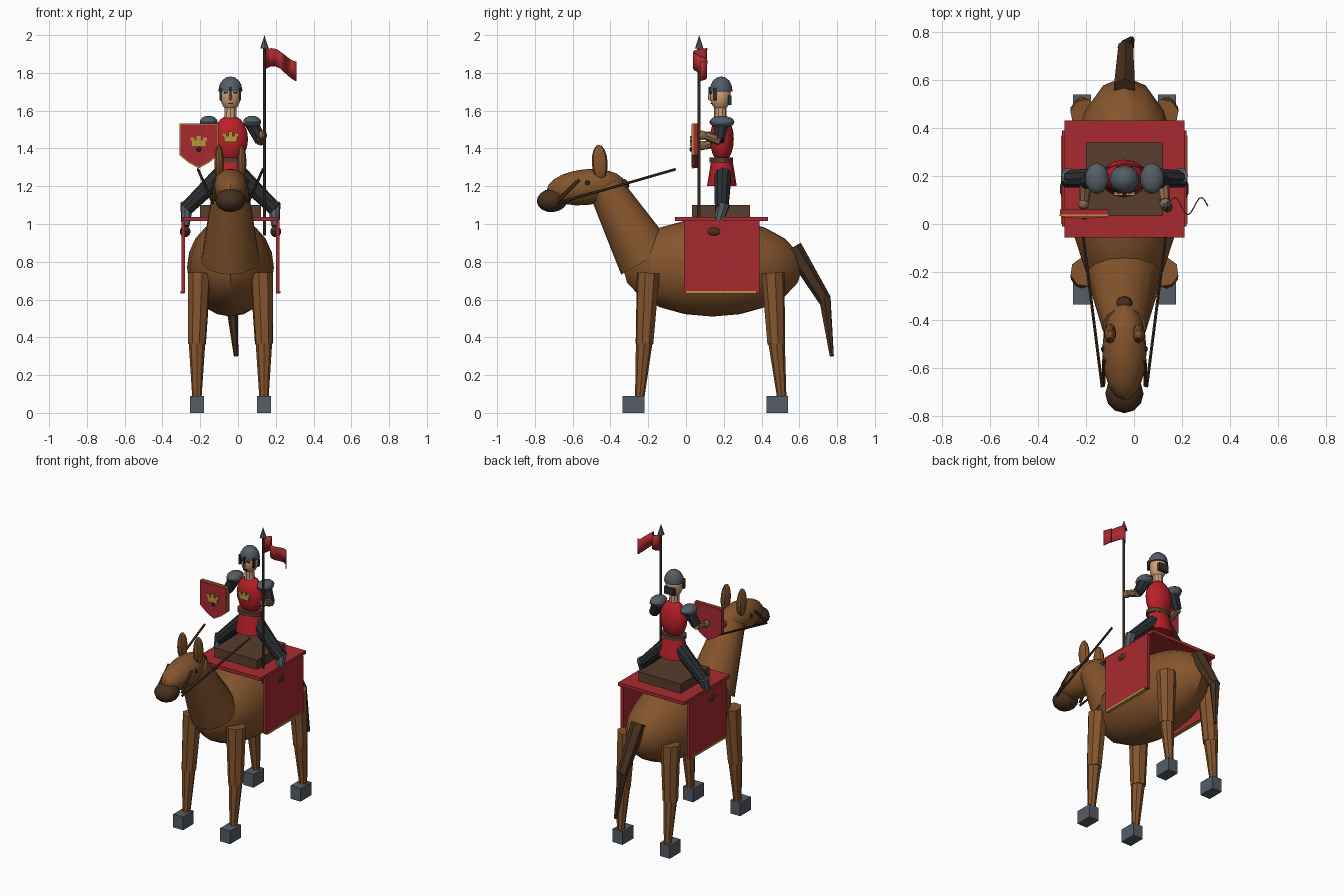
import bpy, bmesh, math
from mathutils import Vector, Matrix

if "Cube" in bpy.data.objects:
    bpy.data.objects.remove(bpy.data.objects["Cube"])

CX = -0.04  # symmetry plane of horse and rider


def mat(name, hexcol):
    m = bpy.data.materials.new(name)
    c = [int(hexcol[i:i + 2], 16) / 255 for i in (0, 2, 4)]
    m.diffuse_color = [x / 12.92 if x < 0.04 else ((x + 0.055) / 1.055) ** 2.4 for x in c] + [1]
    m.use_nodes = True
    m.node_tree.nodes["Principled BSDF"].inputs["Base Color"].default_value = m.diffuse_color
    return m


HIDE = mat("horse brown", "85552D")
DARK = mat("dark brown", "47301F")
LEATHER = mat("saddle leather", "573D2D")
RED = mat("cloth red", "A82A30")
TUNIC = mat("tunic red", "BA2028")
GOLD = mat("gold", "B8963C")
STEEL = mat("steel grey", "555D66")
COAL = mat("charcoal", "2B2E32")
SKIN = mat("skin", "CFA077")
GLOVE = mat("glove brown", "8C6A4C")


def finish(name, bm, m):
    bmesh.ops.recalc_face_normals(bm, faces=bm.faces)
    me = bpy.data.meshes.new(name)
    bm.to_mesh(me)
    bm.free()
    me.materials.append(m)
    ob = bpy.data.objects.new(name, me)
    bpy.context.collection.objects.link(ob)
    bpy.ops.object.select_all(action='DESELECT')
    ob.select_set(True)
    bpy.context.view_layer.objects.active = ob
    bpy.ops.object.shade_smooth_by_angle(angle=math.radians(32))
    return ob


def ball(name, c, r, m, tilt=0, seg=16, rings=10, zmin=None):
    """Ellipsoid, tilted about x, optionally cut flat at height zmin."""
    bm = bmesh.new()
    bmesh.ops.create_uvsphere(bm, u_segments=seg, v_segments=rings, radius=1)
    bm.transform(Matrix.Translation(c) @ Matrix.Rotation(tilt, 4, 'X') @ Matrix.Diagonal((*r, 1)))
    if zmin is not None:
        geom = bm.verts[:] + bm.edges[:] + bm.faces[:]
        cut = bmesh.ops.bisect_plane(bm, geom=geom, plane_co=(0, 0, zmin), plane_no=(0, 0, 1), clear_inner=True)
        bmesh.ops.edgeloop_fill(bm, edges=[e for e in cut['geom_cut'] if isinstance(e, bmesh.types.BMEdge)])
    return finish(name, bm, m)


def rod(name, a, b, r1, r2, m, seg=8, sx=1):
    """Tapered cylinder from a to b; sx widens it across x."""
    a, b = Vector(a), Vector(b)
    bm = bmesh.new()
    bmesh.ops.create_cone(bm, cap_ends=True, segments=seg, radius1=r1, radius2=r2, depth=(b - a).length)
    rot = (b - a).to_track_quat('Z', 'Y').to_matrix().to_4x4()
    bm.transform(Matrix.Translation((a + b) / 2) @ Matrix.Diagonal((sx, 1, 1, 1)) @ rot)
    return finish(name, bm, m)


def box(name, lo, hi, m):
    bm = bmesh.new()
    bmesh.ops.create_cube(bm, size=1)
    lo, hi = Vector(lo), Vector(hi)
    bm.transform(Matrix.Translation((lo + hi) / 2) @ Matrix.Diagonal((*(hi - lo), 1)))
    return finish(name, bm, m)


def plate(name, pts, y0, y1, m):
    """Outline in x, z extruded from y0 to y1."""
    bm = bmesh.new()
    f = bm.faces.new([bm.verts.new((x, y0, z)) for x, z in pts])
    ext = bmesh.ops.extrude_face_region(bm, geom=[f])
    bmesh.ops.translate(bm, vec=(0, y1 - y0, 0), verts=[v for v in ext['geom'] if isinstance(v, bmesh.types.BMVert)])
    return finish(name, bm, m)


def castle(name, x, z, y0, y1):
    """Three-towered castle outline."""
    w, h = 0.044, 0.052
    pts = [(-.8, 0), (.8, 0), (.8, .5), (1, .6), (1, .9), (.5, .9), (.5, .6), (.25, .6), (.25, 1.05),
           (-.25, 1.05), (-.25, .6), (-.5, .6), (-.5, .9), (-1, .9), (-1, .6), (-.8, .5)]
    plate(name, [(x + px * w, z + pz * h) for px, pz in pts], y0, y1, GOLD)


# Horse body, neck and head
ball("horse_body", (CX, 0.14, 0.77), (0.23, 0.475, 0.26), HIDE)
rod("horse_neck", (CX, -0.207, 0.81), (CX, -0.43, 1.2), 0.157, 0.092, HIDE, 14)
ball("horse_head", (CX, -0.53, 1.195), (0.093, 0.208, 0.095), HIDE, 0.1)
ball("horse_muzzle", (CX, -0.708, 1.125), (0.08, 0.082, 0.062), DARK, 0.1, 12, 8)
ball("horse_mane", (CX, -0.335, 1.205), (0.036, 0.035, 0.035), DARK, 0, 8, 6)

# Tail
rod("tail_upper", (CX, 0.565, 0.875), (-0.035, 0.737, 0.595), 0.05, 0.035, DARK, 6)
rod("tail_lower", (-0.035, 0.735, 0.605), (-0.01, 0.772, 0.3), 0.034, 0.012, DARK, 6)

for s, side in ((-1, "right"), (1, "left")):
    def at(x, y, z):
        return (CX + s * x, y, z)

    def sidebox(name, x0, x1, y0, y1, z0, z1, m):
        xs = sorted((CX + s * x0, CX + s * x1))
        box(name, (xs[0], y0, z0), (xs[1], y1, z1), m)

    # Ears, eyes, bridle and reins
    ball("ear_" + side, at(0.06, -0.457, 1.325), (0.026, 0.042, 0.095), HIDE, 0.05, 10, 8)
    ball("horse_eye_" + side, at(0.086, -0.522, 1.218), (0.012, 0.014, 0.014), COAL, 0, 8, 6)
    rod("bridle_" + side, at(0.085, -0.565, 1.235), at(0.088, -0.675, 1.125), 0.009, 0.009, DARK, 6)
    rod("rein_" + side, at(0.093, -0.68, 1.11), at(0.172, -0.055, 1.29), 0.007, 0.007, DARK, 6)

    # Legs: top, knee, ankle and hoof centre along y
    for end, y0, y1, y2, yh in (("front", -0.2, -0.22, -0.246, -0.2775), ("hind", 0.46, 0.478, 0.508, 0.4825)):
        tag = end + "_" + side
        rod("upper_leg_" + tag, at(0.165, y0, 0.74), at(0.177, y1, 0.365), 0.062, 0.048, HIDE)
        rod("lower_leg_" + tag, at(0.177, y1, 0.39), at(0.1775, y2, 0.07), 0.045, 0.024, HIDE)
        sidebox("hoof_" + tag, 0.14, 0.215, yh - 0.0575, yh + 0.0575, 0, 0.09, STEEL)

    # Hanging cloth with gold hem
    sidebox("cloth_side_" + side, 0.24, 0.26, -0.01, 0.39, 0.635, 1.02, RED)
    sidebox("cloth_hem_" + side, 0.242, 0.264, 0.0, 0.37, 0.632, 0.645, GOLD)

    # Rider legs and boots
    rod("thigh_" + side, at(0.045, 0.195, 1.265), at(0.235, 0.188, 1.08), 0.048, 0.037, COAL, 10)
    rod("shin_" + side, at(0.23, 0.2, 1.11), at(0.238, 0.165, 0.99), 0.036, 0.022, STEEL)
    ball("boot_" + side, at(0.24, 0.147, 0.96), (0.03, 0.053, 0.03), DARK, 0, 10, 8)

    # Shoulder guards and arms
    ball("shoulder_guard_" + side, at(0.115, 0.19, 1.54), (0.05, 0.066, 0.033), STEEL, 0, 10, 8)
    hz = 1.47 if s > 0 else 1.415
    rod("upper_arm_" + side, at(0.115, 0.19, 1.53), at(0.16, 0.175, 1.44), 0.038, 0.031, COAL)
    rod("forearm_" + side, at(0.16, 0.18, 1.44), at(0.168, 0.1, hz), 0.027, 0.022, GLOVE)
    ball("hand_" + side, at(0.17, 0.085, hz), (0.024, 0.027, 0.025), GLOVE, 0, 8, 6)

    # Face and helmet details
    sidebox("rider_eye_" + side, 0.014, 0.034, 0.128, 0.137, 1.69, 1.699, COAL)
    sidebox("cheek_strap_" + side, 0.047, 0.057, 0.145, 0.165, 1.655, 1.72, COAL)

# Saddle cloth and saddle
box("cloth_top", (-0.29, -0.057, 1.015), (0.21, 0.433, 1.037), RED)
box("saddle", (-0.2, 0.033, 1.03), (0.122, 0.34, 1.1), LEATHER)

# Rider torso, skirt and belt
ball("tunic", (CX, 0.19, 1.45), (0.093, 0.063, 0.127), TUNIC, 0, 16, 10, 1.33)
rod("tunic_skirt", (CX, 0.19, 1.2), (CX, 0.19, 1.34), 0.079, 0.056, TUNIC, 14, 1.25)
rod("belt", (CX, 0.187, 1.325), (CX, 0.187, 1.352), 0.063, 0.063, LEATHER, 14, 1.35)
castle("chest_emblem", CX, 1.435, 0.12, 0.134)

# Rider head
rod("rider_neck", (CX, 0.182, 1.56), (CX, 0.182, 1.64), 0.034, 0.032, SKIN, 10)
ball("rider_head", (CX, 0.182, 1.68), (0.055, 0.055, 0.082), SKIN, 0, 12, 8)
ball("nose", (CX, 0.127, 1.672), (0.008, 0.012, 0.02), SKIN, 0, 8, 6)
box("mouth", (CX - 0.014, 0.129, 1.634), (CX + 0.014, 0.138, 1.64), DARK)
ball("helmet", (CX, 0.186, 1.708), (0.063, 0.06, 0.073), STEEL, 0, 12, 8, 1.702)
box("nose_guard", (CX - 0.005, 0.118, 1.675), (CX + 0.005, 0.13, 1.725), COAL)
box("neck_guard", (CX - 0.036, 0.222, 1.63), (CX + 0.036, 0.242, 1.68), COAL)

# Shield with gold rim, emblem and boss
sx = -0.2075


def shield(k):
    pts = [(-.103, 1.533), (.103, 1.533), (.103, 1.365), (.055, 1.325), (0, 1.295), (-.055, 1.325), (-.103, 1.365)]
    return [(sx + x * k, 1.43 + (z - 1.43) * k) for x, z in pts]


plate("shield", shield(0.99), 0.036, 0.06, RED)
plate("shield_rim", shield(1.0), 0.033, 0.04, GOLD)
plate("shield_face", shield(0.95), 0.028, 0.034, RED)
castle("shield_emblem", sx, 1.412, 0.022, 0.029)
ball("shield_boss", (sx, 0.027, 1.395), (0.012, 0.009, 0.012), COAL, 0, 8, 6)

# Lance and waving pennant
rod("lance_shaft", (0.14, 0.07, 0.94), (0.14, 0.07, 1.94), 0.008, 0.008, LEATHER)
rod("lance_tip", (0.14, 0.07, 1.93), (0.14, 0.07, 2.0), 0.022, 0, STEEL)
bm = bmesh.new()
N = 14
cols = []
for i in range(N + 1):
    t = i / N
    x, y = 0.142 + 0.166 * t, 0.075 + 0.036 * math.sin(3 * math.pi * t)
    top = 1.925 - 0.048 * t + 0.018 * math.sin(math.pi * 1.6 * t)
    cols.append([bm.verts.new((x, y, top)), bm.verts.new((x, y, top - 0.105 + 0.015 * math.sin(3 * t)))])
for a, b in zip(cols, cols[1:]):
    bm.faces.new((a[0], b[0], b[1], a[1]))
flag = finish("pennant", bm, RED)
mod = flag.modifiers.new("thickness", 'SOLIDIFY')
mod.thickness = 0.005
mod.offset = 0
